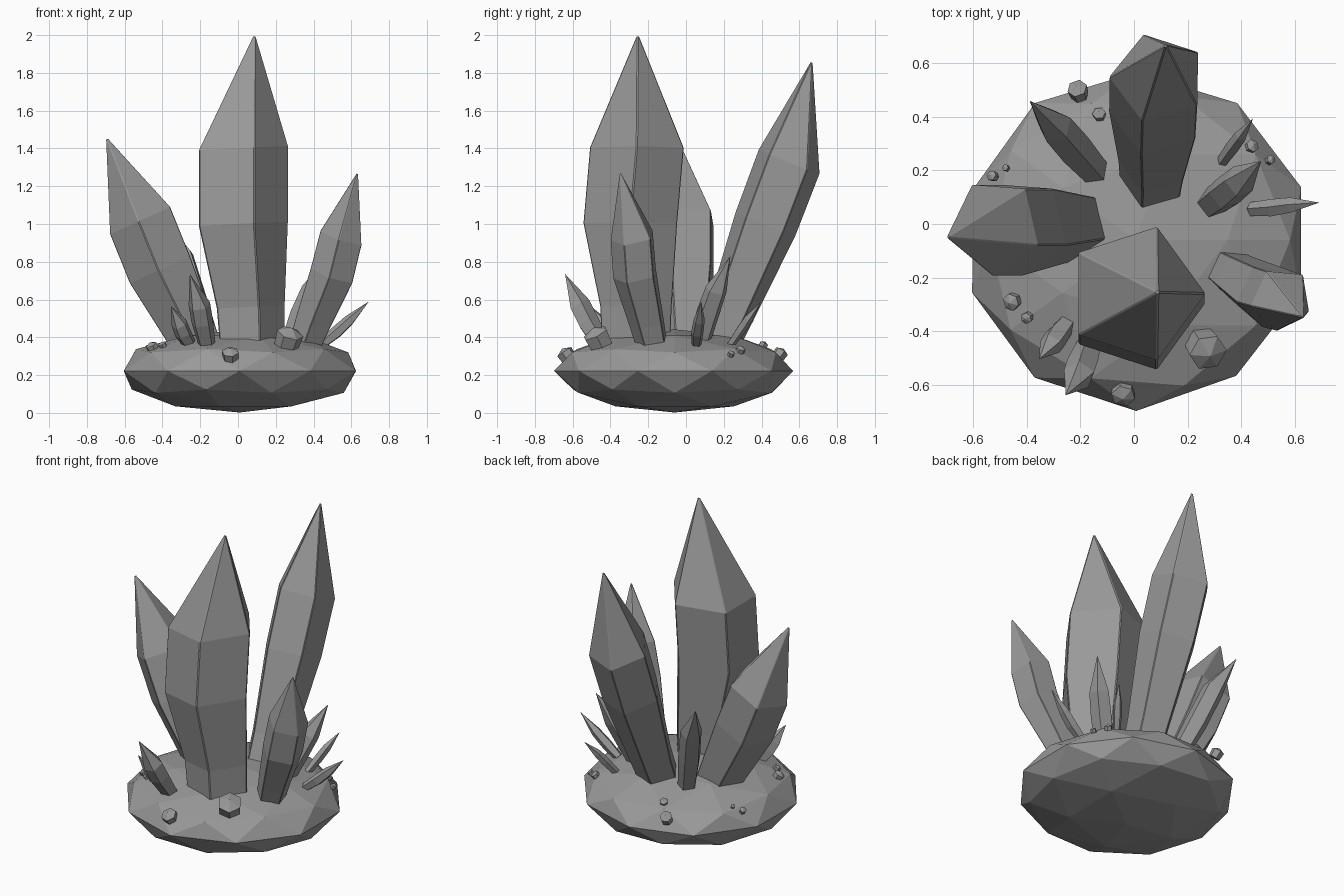
import bpy, bmesh, math, random
from mathutils import Vector

random.seed(4)
grey = bpy.data.materials.new("dark_grey")
grey.diffuse_color = (0.32, 0.32, 0.32, 1)


def finish(name, bm, bevel=0.0):
    bmesh.ops.recalc_face_normals(bm, faces=bm.faces)
    mesh = bpy.data.meshes.new(name)
    bm.to_mesh(mesh)
    bm.free()
    mesh.materials.append(grey)
    obj = bpy.data.objects.new(name, mesh)
    bpy.context.collection.objects.link(obj)
    if bevel:
        mod = obj.modifiers.new("edge_bevel", 'BEVEL')
        mod.width = bevel
        mod.segments = 1
    return obj


def stone(name, centre, scale, jitter):
    """Faceted, flattened rock."""
    bm = bmesh.new()
    bmesh.ops.create_icosphere(bm, subdivisions=2, radius=1)
    for v in bm.verts:
        k = 1 + random.uniform(-jitter, jitter)
        v.co = Vector((v.co.x * scale[0] * k, v.co.y * scale[1] * k,
                       v.co.z * scale[2])) + Vector(centre)
    return finish(name, bm)


def crystal(name, rings, tip, facing=0.0, bevel=0.0, sides=5):
    """Faceted prism through (x, y, z, radius) rings, closed by a point."""
    bm = bmesh.new()
    axis = (Vector(rings[-1][:3]) - Vector(rings[0][:3])).normalized()
    a = math.radians(facing)
    ref = Vector((math.cos(a), math.sin(a), 0))
    u = (ref - axis * ref.dot(axis)).normalized()
    w = axis.cross(u)
    loops = []
    for x, y, z, r in rings:
        loop = []
        for i in range(sides):
            t = 2 * math.pi * i / sides
            loop.append(bm.verts.new(Vector((x, y, z)) + r * (u * math.cos(t) + w * math.sin(t))))
        loops.append(loop)
    top = bm.verts.new(tip)
    for i in range(sides):
        j = (i + 1) % sides
        for lo, hi in zip(loops, loops[1:]):
            bm.faces.new((lo[i], lo[j], hi[j], hi[i]))
        bm.faces.new((loops[-1][i], loops[-1][j], top))
    bm.faces.new(loops[0][::-1])
    return finish(name, bm, bevel)


# rock base
stone("rock_base", (0.008, -0.06, 0.222), (0.643, 0.633, 0.22), 0.012)

# large crystals
crystal("main_crystal",
        [(0.06, -0.265, 0.34, 0.19), (0.05, -0.265, 0.56, 0.2),
         (0.005, -0.295, 1.0, 0.262), (0.005, -0.26, 1.4, 0.262)],
        (0.09, -0.255, 2.012), 0, 0.005)
crystal("back_crystal",
        [(0.07, 0.165, 0.37, 0.125), (0.075, 0.235, 0.53, 0.135),
         (0.085, 0.42, 1.0, 0.18), (0.09, 0.545, 1.33, 0.183)],
        (0.12, 0.67, 1.875), -108, 0.004)
crystal("left_crystal",
        [(-0.22, -0.005, 0.37, 0.135), (-0.41, -0.01, 0.76, 0.185),
         (-0.515, -0.01, 1.02, 0.185)],
        (-0.70, -0.05, 1.465), -20, 0.004)
crystal("right_crystal",
        [(0.36, -0.18, 0.37, 0.09), (0.40, -0.205, 0.48, 0.1),
         (0.50, -0.265, 0.73, 0.124), (0.55, -0.28, 0.93, 0.122)],
        (0.635, -0.35, 1.28), -25, 0.003)

# small crystals
small = [
    ("back_left", [(-0.14, 0.19, 0.36, 0.055), (-0.23, 0.29, 0.62, 0.068),
                   (-0.295, 0.365, 0.83, 0.066)], (-0.39, 0.46, 1.03), -45),
    ("right_back", [(0.28, 0.07, 0.36, 0.056), (0.34, 0.115, 0.52, 0.064),
                    (0.395, 0.16, 0.65, 0.06)], (0.475, 0.235, 0.83), 185),
    ("right_outer", [(0.44, 0.055, 0.36, 0.027), (0.52, 0.06, 0.425, 0.034),
                     (0.59, 0.07, 0.49, 0.03)], (0.693, 0.08, 0.59), 180),
    ("back_right", [(0.33, 0.235, 0.36, 0.022), (0.37, 0.29, 0.44, 0.027),
                    (0.40, 0.33, 0.50, 0.025)], (0.445, 0.395, 0.585), 230),
    ("front_left", [(-0.165, -0.45, 0.36, 0.048), (-0.19, -0.52, 0.48, 0.06),
                    (-0.205, -0.565, 0.57, 0.06)], (-0.255, -0.64, 0.735), -60),
    ("front_left_low", [(-0.255, -0.375, 0.36, 0.038), (-0.29, -0.42, 0.42, 0.046),
                        (-0.31, -0.45, 0.47, 0.044)], (-0.355, -0.505, 0.565), -120),
]
for name, rings, tip, facing in small:
    crystal(name + "_crystal", rings, tip, facing)

# stubby crystal buds growing outward: x, y, z, radius
buds = [(0.27, -0.47, 0.4, 0.072), (-0.04, -0.635, 0.31, 0.046),
        (-0.455, -0.29, 0.35, 0.033), (-0.4, -0.35, 0.36, 0.022),
        (-0.21, 0.5, 0.315, 0.038), (-0.13, 0.41, 0.36, 0.025),
        (-0.53, 0.18, 0.325, 0.02), (-0.48, 0.21, 0.35, 0.013),
        (0.44, 0.29, 0.335, 0.025), (0.51, 0.24, 0.315, 0.018)]
for i, (x, y, z, r) in enumerate(buds):
    c = Vector((x, y, z))
    n = Vector((x * 0.9, (y + 0.06) * 0.9, 0.75)).normalized()
    lo, hi = c - n * r * 0.9, c + n * r * 0.35
    crystal("crystal_bud_%d" % (i + 1), [(*lo, r * 0.9), (*hi, r)],
            c + n * r * 0.8, i * 50, sides=6)
